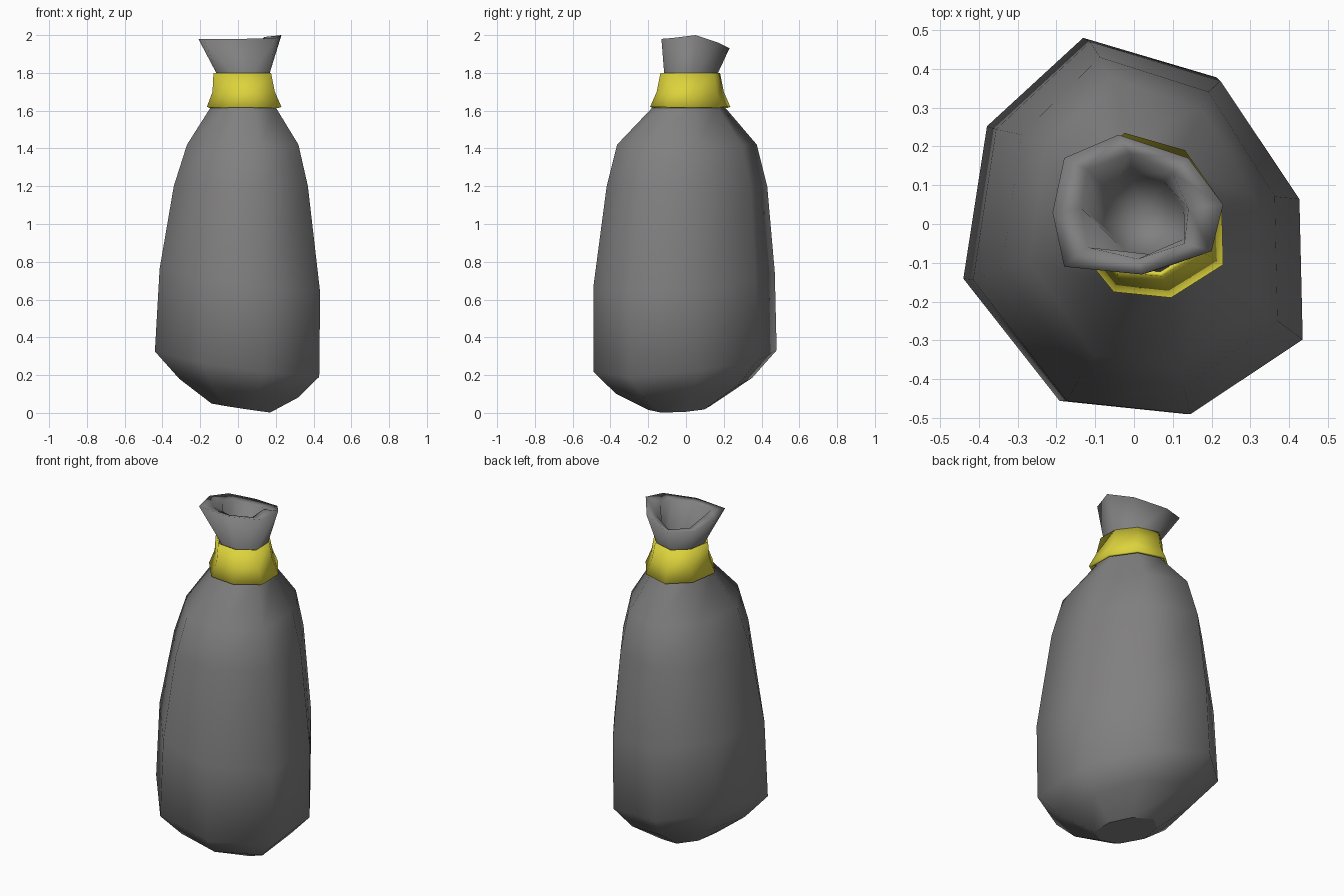
import bpy, bmesh

if "Cube" in bpy.data.objects:
    bpy.data.objects.remove(bpy.data.objects["Cube"])

# Irregular eight-sided plan shared by every ring, scaled to -1..1
PLAN = [(1, -.60), (.98, .155), (.50, .79), (-.29, 1),
        (-.86, .53), (-1, -.28), (-.43, -.93), (.32, -1)]
RIM = [(.20, -.07, 1.985), (.23, .05, 2.0), (.14, .17, 1.96), (-.04, .23, 1.93),
       (-.18, .17, 1.95), (-.21, .03, 1.98), (-.18, -.11, 1.98), (.02, -.13, 1.98)]
INNER = [(.13, -.05), (.14, .04), (.10, .13), (-.01, .18),
         (-.12, .14), (-.135, .04), (-.12, -.06), (.01, -.09)]


def material(name, col):
    m = bpy.data.materials.new(name)
    m.diffuse_color = (*col, 1)
    m.use_nodes = True
    m.node_tree.nodes["Principled BSDF"].inputs["Base Color"].default_value = m.diffuse_color
    return m


def ring(x0, x1, y0, y1, z, tx=0, ty=0):
    """Plan fitted into a box, with height tilted along x and y."""
    pts = []
    for u, v in PLAN:
        x = (x0 + x1) / 2 + u * (x1 - x0) / 2
        y = (y0 + y1) / 2 + v * (y1 - y0) / 2
        pts.append((x, y, z + tx * x + ty * y))
    return pts


def skin(name, rings, mat, closed=False, tip=None):
    """Bridge rings; either loop them round or cap the start and end in a point."""
    bm = bmesh.new()
    loops = [[bm.verts.new(p) for p in r] for r in rings]
    pairs = list(zip(loops, loops[1:] + loops[:1]))
    for a, b in pairs if closed else pairs[:-1]:
        for i in range(8):
            j = (i + 1) % 8
            bm.faces.new((a[i], a[j], b[j], b[i])).smooth = True
    if not closed:
        bm.faces.new(loops[0][::-1])          # flat base
        t = bm.verts.new(tip)
        for i in range(8):
            bm.faces.new((loops[-1][i], loops[-1][(i + 1) % 8], t)).smooth = True
    bmesh.ops.recalc_face_normals(bm, faces=bm.faces)
    me = bpy.data.meshes.new(name)
    bm.to_mesh(me)
    bm.free()
    me.materials.append(mat)
    ob = bpy.data.objects.new(name, me)
    bpy.context.collection.objects.link(ob)
    return ob


cloth = material("grey cloth", (.22, .215, .215))
yellow = material("yellow tie", (.72, .65, .045))

# Sack: base, belly, shoulders, pinched neck, flared mouth and hollow
skin("sack", [
    ring(-.14, .17, -.20, .13, .03, -.15, .02),
    ring(-.31, .32, -.37, .35, .145, -.14, .08),
    ring(-.44, .43, -.49, .48, .275, -.14, .08),
    ring(-.415, .435, -.49, .47, .71, -.14, .04),
    ring(-.34, .37, -.42, .43, 1.20),
    ring(-.27, .32, -.365, .375, 1.42),
    ring(-.14, .195, -.17, .20, 1.625),
    ring(-.11, .165, -.115, .165, 1.79),
    RIM,
    [(x, y, r[2] - .01) for (x, y), r in zip(INNER, RIM)],
    ring(-.08, .13, -.08, .13, 1.81),
], cloth, tip=(.02, .02, 1.68))

# Flared tie band around the neck, with a thin wall
skin("neck_tie", [
    ring(-.165, .23, -.19, .235, 1.62),
    ring(-.135, .195, -.155, .20, 1.70),
    ring(-.13, .175, -.135, .18, 1.80),
    ring(-.118, .163, -.123, .168, 1.795),
    ring(-.123, .183, -.143, .188, 1.70),
    ring(-.152, .217, -.177, .222, 1.615),
], yellow, closed=True)
